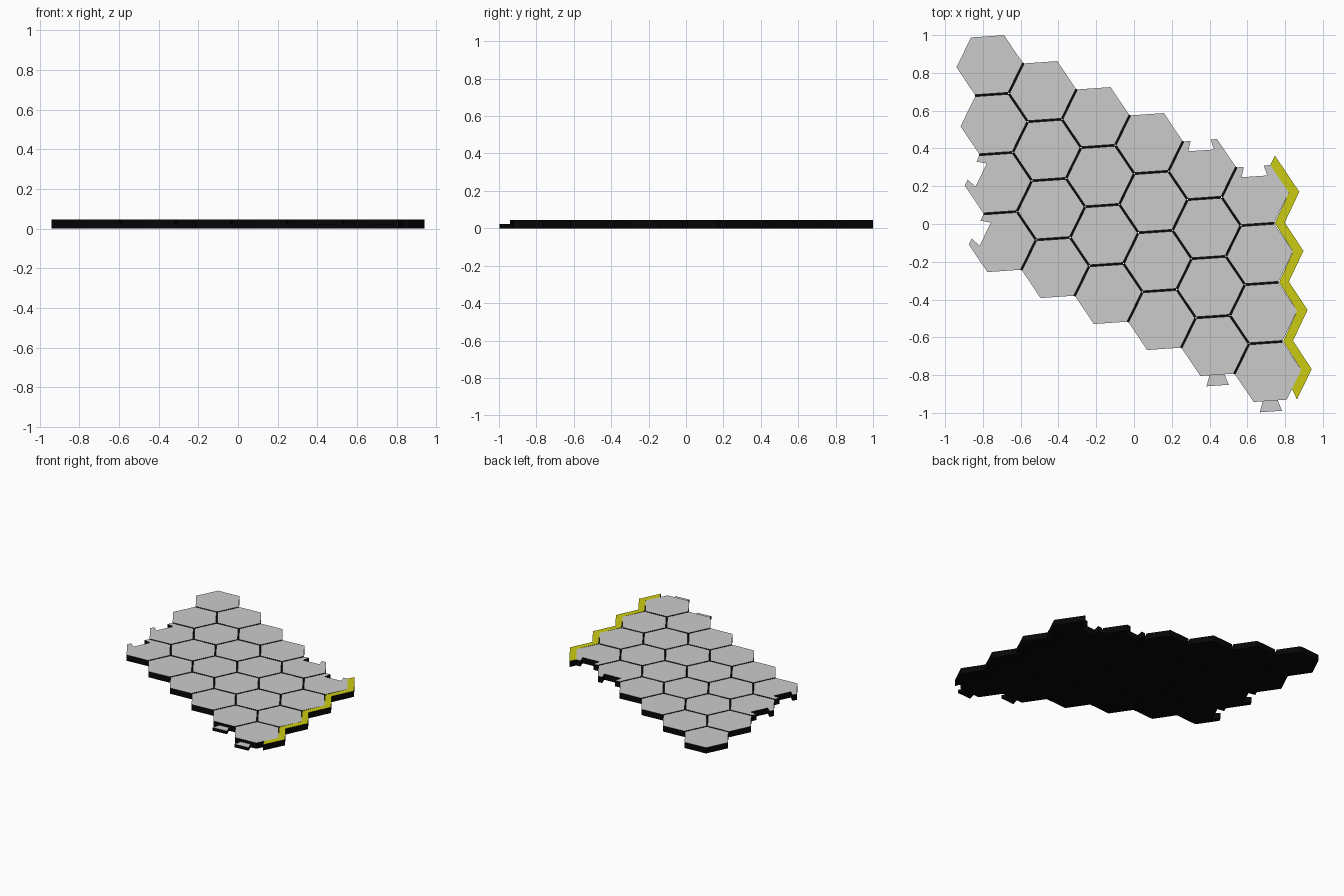
import bpy, bmesh, math
from mathutils import Vector

if "Cube" in bpy.data.objects:
    bpy.data.objects.remove(bpy.data.objects["Cube"])

PITCH, R, H, LOW = 0.3137, 0.1755, 0.045, 0.024
TILT = math.radians(4)
APO = R * math.cos(math.pi / 6)
COLS, ROWS = 6, 4


def material(name, rgb):
    m = bpy.data.materials.new(name)
    m.diffuse_color = (*rgb, 1)
    m.use_nodes = True
    m.node_tree.nodes["Principled BSDF"].inputs["Base Color"].default_value = m.diffuse_color
    return m


BLACK = material("black", (0.002, 0.002, 0.002))
GREY = material("light grey", (0.6, 0.6, 0.6))
YELLOW = material("yellow", (0.6, 0.6, 0.006))


def polar(r, deg):
    a = math.radians(deg) + TILT
    return Vector((r * math.cos(a), r * math.sin(a)))


def centre(c, r):
    return Vector((-0.765, 0.842)) + c * polar(PITCH, -30) + r * polar(PITCH, -90)


def prism(name, outlines, height, top):
    """Extrude flat outlines from the ground; only upward faces get the top colour."""
    bm = bmesh.new()
    for pts in outlines:
        low = [bm.verts.new((p.x, p.y, 0)) for p in pts]
        high = [bm.verts.new((p.x, p.y, height)) for p in pts]
        bm.faces.new(low[::-1])
        bm.faces.new(high).material_index = 1
        n = len(pts)
        for i in range(n):
            j = (i + 1) % n
            bm.faces.new((low[i], low[j], high[j], high[i]))
    bmesh.ops.recalc_face_normals(bm, faces=bm.faces)
    me = bpy.data.meshes.new(name)
    bm.to_mesh(me)
    bm.free()
    me.materials.append(BLACK)
    me.materials.append(top)
    ob = bpy.data.objects.new(name, me)
    bpy.context.collection.objects.link(ob)


def dovetail(c, side, root, end, length):
    """Four points of a flared joint on the side facing the given angle."""
    n, t = polar(1, side), polar(1, side + 90)
    return [c + n * APO - t * root / 2, c + n * (APO + length) - t * end / 2,
            c + n * (APO + length) + t * end / 2, c + n * APO + t * root / 2]


# Hexagonal tiles, with dovetail notches along part of the left and back rims
tiles, tabs = [], []
for c in range(COLS):
    for r in range(ROWS):
        o = centre(c, r)
        pts = []
        for k in range(6):
            pts.append(o + polar(R, 60 * k))
            side = 60 * k + 30
            if (side == 90 and r == 0 and c >= 4) or (side == 150 and c == 0 and r >= 2):
                pts += dovetail(o, side, 0.106, 0.136, -0.054)
        tiles.append(pts)
        # Low dovetail tabs on the front rim
        if r == ROWS - 1 and c >= 4:
            tabs.append(dovetail(o, -90, 0.08, 0.118, 0.057))
prism("hexagon_tiles", tiles, H, GREY)
prism("joint_tabs", tabs, LOW, GREY)

# Sunken bridges that close the seams between neighbouring tiles
bridges = []
for c in range(COLS):
    for r in range(ROWS):
        for dc, dr, ang in ((1, 0, -30), (0, 1, -90), (1, -1, 30)):
            if c + dc < COLS and 0 <= r + dr < ROWS:
                m = (centre(c, r) + centre(c + dc, r + dr)) / 2
                n, t = polar(PITCH / 2 - APO, ang), polar(R / 2, ang + 90)
                bridges.append([m - n - t, m + n - t, m + n + t, m - n + t])
prism("seam_bridges", bridges, LOW, BLACK)

# Yellow zigzag border along the right rim
inner, outer = [], []
R_OUT = 0.231
for r in range(ROWS):
    o = centre(COLS - 1, r)
    if r == 0:
        inner.append(o + polar(R, 60))
        outer.append(o + polar(R_OUT, 60))
    inner.append(o + polar(R, 0))
    outer.append(o + polar(R_OUT, 0))
    if r < ROWS - 1:
        # Concave corner between two tiles
        corner = o + polar(PITCH / math.sqrt(3), -60)
        inner.append(corner)
        outer.append(corner + polar(0.052, 0))
    else:
        inner.append(o + polar(R, 0).lerp(polar(R, -60), 0.64))
        outer.append(o + polar(R_OUT, 0).lerp(polar(R_OUT, -60), 0.77))
prism("border_strip", [outer[::-1] + inner], H, YELLOW)
